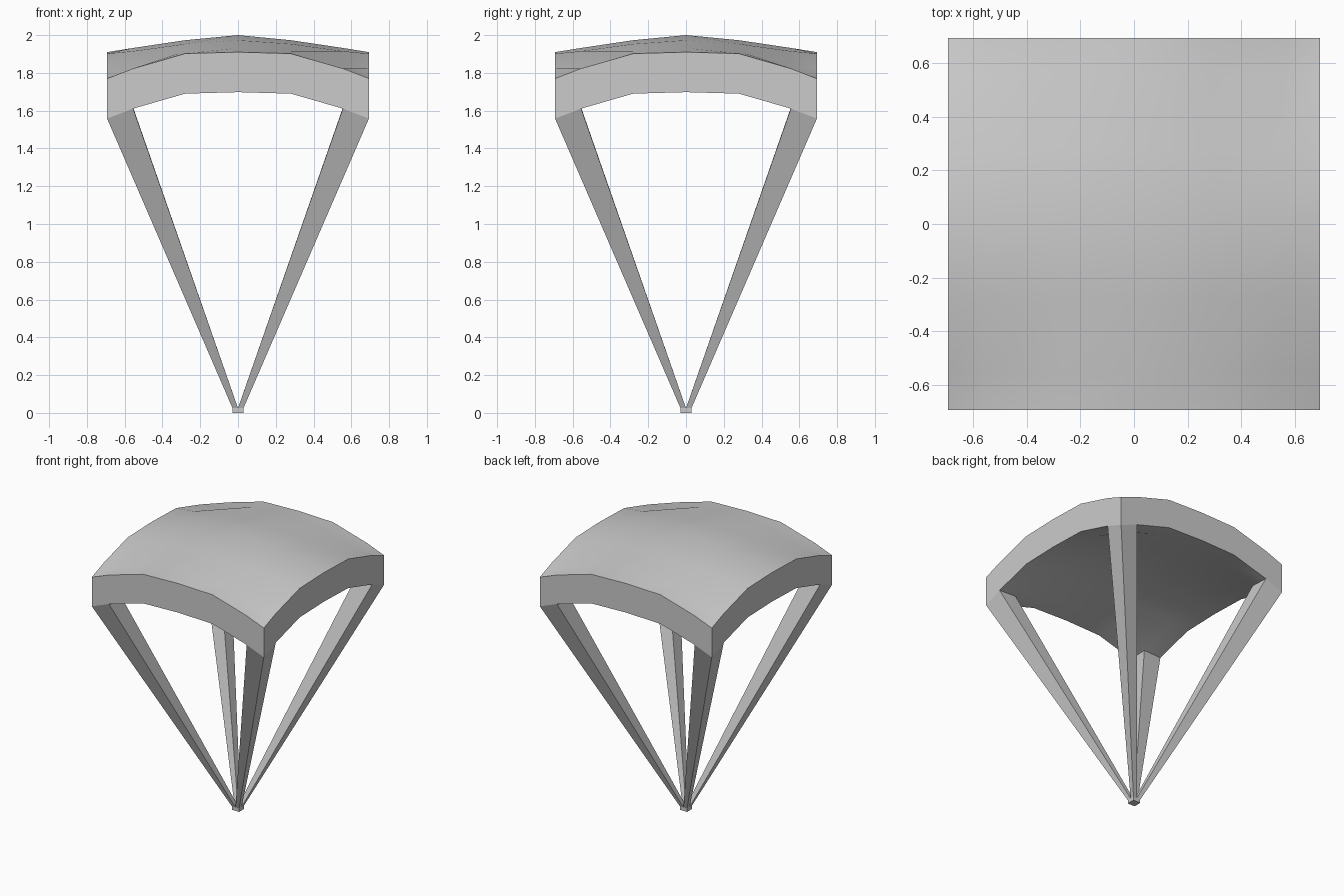
import bpy, bmesh

if "Cube" in bpy.data.objects:
    bpy.data.objects.remove(bpy.data.objects["Cube"])

HALF, INNER, DROP = 0.693, 0.555, 0.212
XS = [0.0, 0.28, INNER, HALF]
# canopy heights for one quadrant (symmetric in x and y)
HEIGHTS = [
    [2.000, 1.973, 1.932, 1.910],
    [1.973, 1.953, 1.915, 1.902],
    [1.932, 1.915, 1.828, 1.823],
    [1.910, 1.902, 1.823, 1.770],
]
BASE_H, BASE_R = 0.025, 0.029


def finish(name, bm, smooth=False):
    bmesh.ops.recalc_face_normals(bm, faces=bm.faces)
    mesh = bpy.data.meshes.new(name)
    bm.to_mesh(mesh)
    bm.free()
    obj = bpy.data.objects.new(name, mesh)
    bpy.context.collection.objects.link(obj)
    if smooth:
        bpy.ops.object.select_all(action='DESELECT')
        obj.select_set(True)
        bpy.context.view_layer.objects.active = obj
        bpy.ops.object.shade_smooth_by_angle(angle=0.6)
    return obj


def point(i, j, drop=0.0):
    sx, sy = (1 if i >= 0 else -1), (1 if j >= 0 else -1)
    return (sx * XS[abs(i)], sy * XS[abs(j)], HEIGHTS[abs(i)][abs(j)] - drop)


# canopy: domed square slab, open under the corners where the struts join
bm = bmesh.new()
R = range(-3, 4)
top = {(i, j): bm.verts.new(point(i, j)) for i in R for j in R}
low = {(i, j): bm.verts.new(point(i, j, DROP)) for i in R for j in R}
for i in range(-3, 3):
    for j in range(-3, 3):
        ring = [(i, j), (i + 1, j), (i + 1, j + 1), (i, j + 1)]
        bm.faces.new([top[k] for k in ring])
        if not (i in (-3, 2) and j in (-3, 2)):
            bm.faces.new([low[k] for k in reversed(ring)])
for a in range(-3, 3):
    for s in (-3, 3):
        for p, q in (((a, s), (a + 1, s)), ((s, a), (s, a + 1))):
            bm.faces.new([low[p], low[q], top[q], top[p]])
finish("canopy", bm, smooth=True)

# four tapering square struts from the canopy corners to the base
for sx, sy, label in ((-1, -1, "front_left"), (1, -1, "front_right"),
                      (-1, 1, "back_left"), (1, 1, "back_right")):
    bm = bmesh.new()
    cell = [(0, 0), (1, 0), (1, 1), (0, 1)]
    head = [bm.verts.new(point(sx * (2 + a), sy * (2 + b), DROP)) for a, b in cell]
    foot = [bm.verts.new((sx * BASE_R * a, sy * BASE_R * b, BASE_H)) for a, b in cell]
    for k in range(4):
        n = (k + 1) % 4
        bm.faces.new([foot[k], foot[n], head[n], head[k]])
    finish(label + "_strut", bm)

# small square base block
bm = bmesh.new()
bmesh.ops.create_cube(bm, size=1)
bmesh.ops.scale(bm, vec=(2 * BASE_R, 2 * BASE_R, BASE_H), verts=bm.verts)
bmesh.ops.translate(bm, vec=(0, 0, BASE_H / 2), verts=bm.verts)
finish("base", bm)
